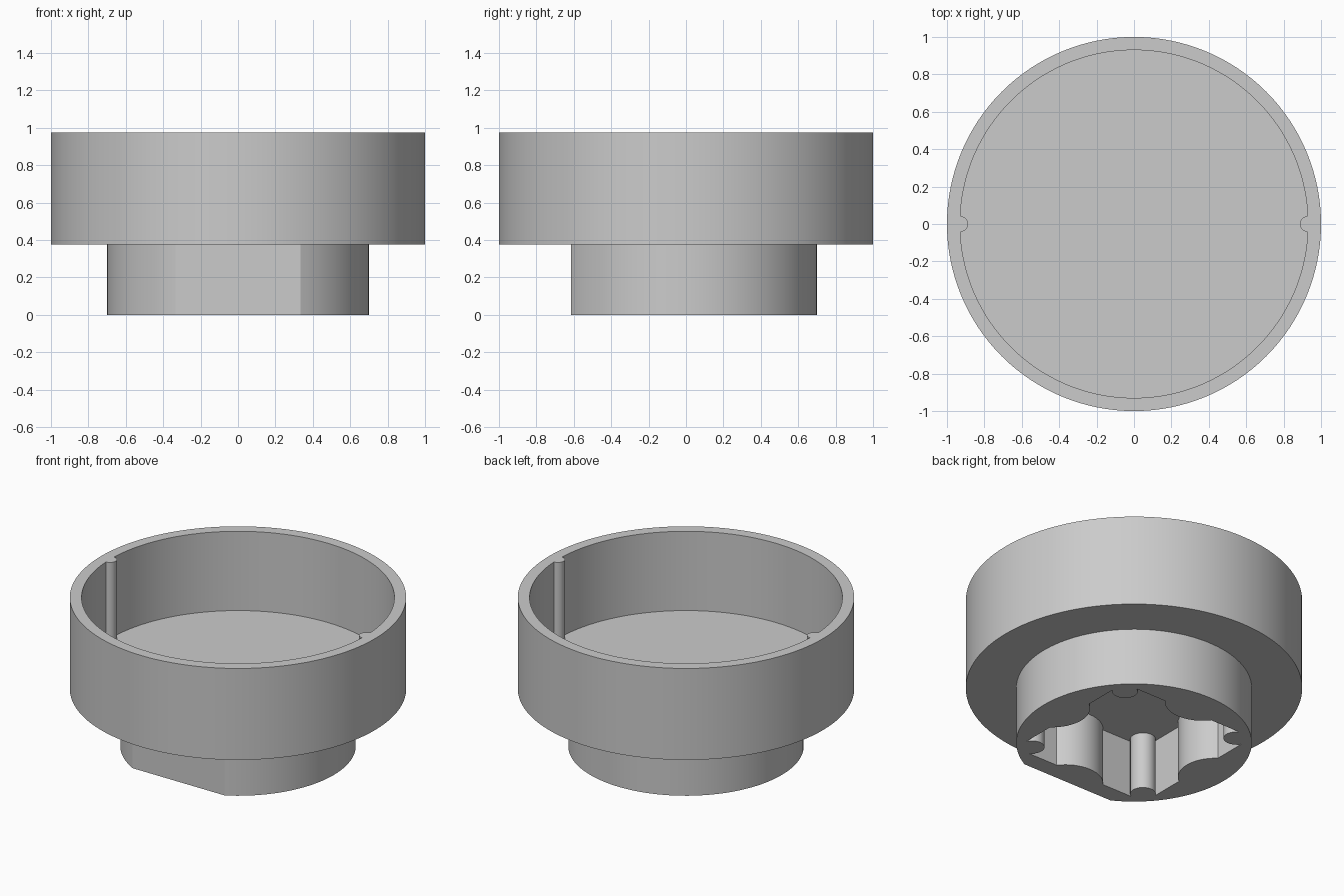
import bpy
import bmesh
from math import sin, cos, asin, atan2, radians, pi, hypot

cube = bpy.data.objects.get("Cube")
if cube:
    bpy.data.objects.remove(cube, do_unlink=True)

TOP, FLOOR, SHOULDER = 0.975, 0.455, 0.375


def arc(cx, cy, r, a0, a1, n):
    """Points along an arc, both ends included."""
    return [(cx + r * cos(a0 + (a1 - a0) * i / n),
             cy + r * sin(a0 + (a1 - a0) * i / n)) for i in range(n + 1)]


def rotate(points, a):
    return [(x * cos(a) - y * sin(a), x * sin(a) + y * cos(a)) for x, y in points]


# Cup outside
cup_outer = arc(0, 0, 1, 0, 2 * pi, 128)[:-1]

# Cup inside: a circle broken by two round ridges on the x axis
bore, ridge = 0.93, 0.042
gap = asin(ridge / bore)
half = arc(0, 0, bore, gap, pi - gap, 60)
half += arc(-bore * cos(gap), 0, ridge, pi / 2, -pi / 2, 12)[1:-1]
cup_inner = half + rotate(half, pi)

# Boss outside: a circle with one flat on the front
flat = asin(0.615 / 0.7)
boss_outer = arc(0, 0, 0.7, -flat, pi + flat, 100)

# Socket: a square with a wide bulge on each side and a small one in each corner
side, bulge_half, bulge_depth = 0.5, 0.18, 0.09
big_r = (bulge_half ** 2 + bulge_depth ** 2) / (2 * bulge_depth)
spread = asin(bulge_half / big_r)
big = arc(side - bulge_depth + big_r, 0, big_r, pi + spread, pi - spread, 16)
post, post_r = 0.61 * cos(pi / 4), 0.076
reach = (post_r ** 2 - (side - post) ** 2) ** 0.5
start = atan2(-reach, side - post) + 2 * pi
end = atan2(side - post, -reach)
small = arc(post, post, post_r, start, end, 16)
socket = []
for k in range(4):
    socket += rotate(big + small, k * pi / 2)

bm = bmesh.new()


def loop(points, z):
    return [bm.verts.new((x, y, z)) for x, y in points]


def wall(points, z0, z1):
    """Upright wall; returns its lower and upper loops."""
    low, high = loop(points, z0), loop(points, z1)
    for i in range(len(low)):
        j = (i + 1) % len(low)
        bm.faces.new((low[i], low[j], high[j], high[i]))
    return low, high


def ring(outer, inner):
    """Flat face between two loops."""
    edges = [bm.edges.get((l[i - 1], l[i])) for l in (outer, inner) for i in range(len(l))]
    bmesh.ops.triangle_fill(bm, use_beauty=True, use_dissolve=False, edges=edges)


# One closed shell: walls first, then the flat faces joining them
cup_low, cup_high = wall(cup_outer, SHOULDER, TOP)
bore_low, bore_high = wall(cup_inner, FLOOR, TOP)
boss_low, boss_high = wall(boss_outer, 0, SHOULDER)
socket_low, socket_high = wall(socket, 0, SHOULDER)
ring(cup_high, bore_high)
ring(cup_low, boss_high)
ring(boss_low, socket_low)
bm.faces.new(bore_low)
bm.faces.new(socket_high)
bmesh.ops.recalc_face_normals(bm, faces=bm.faces)

mesh = bpy.data.meshes.new("cup_with_socket")
bm.to_mesh(mesh)
bm.free()
body = bpy.data.objects.new("cup_with_socket", mesh)
bpy.context.collection.objects.link(body)

grey = bpy.data.materials.new("plain_grey")
grey.use_nodes = True
colour = (0.6, 0.6, 0.6, 1)
grey.diffuse_color = colour
grey.node_tree.nodes["Principled BSDF"].inputs["Base Color"].default_value = colour
mesh.materials.append(grey)

bpy.ops.object.select_all(action="DESELECT")
body.select_set(True)
bpy.context.view_layer.objects.active = body
bpy.ops.object.shade_smooth_by_angle(angle=radians(25))
